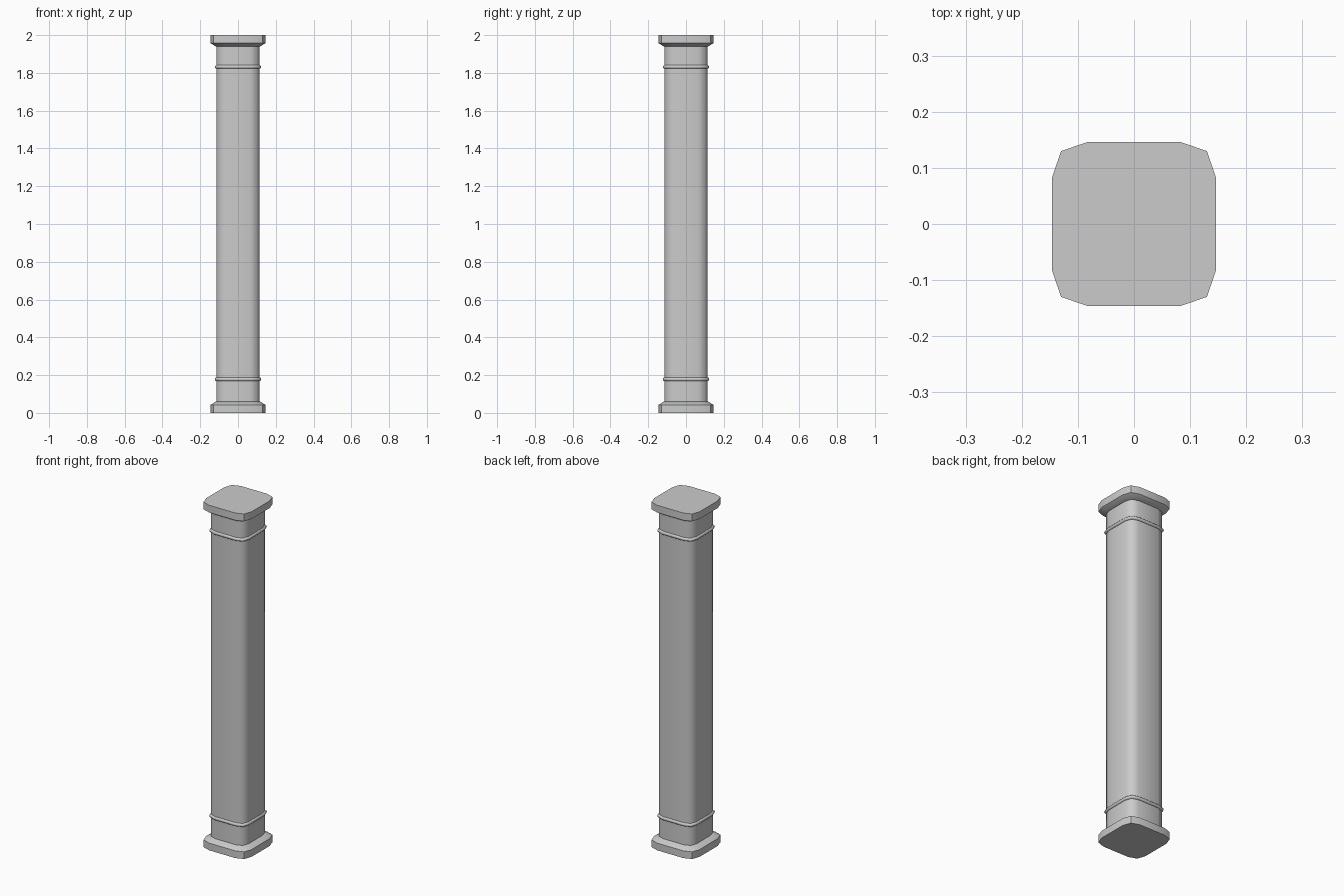
import bpy
import bmesh
import math

cube = bpy.data.objects.get("Cube")
if cube:
    bpy.data.objects.remove(cube, do_unlink=True)

stone = bpy.data.materials.new("grey stone")
stone.use_nodes = True
GREY = (0.6, 0.6, 0.6, 1)
stone.diffuse_color = GREY
stone.node_tree.nodes["Principled BSDF"].inputs["Base Color"].default_value = GREY


def section(half):
    """Square with each corner cut into two facets."""
    flat, corner = half * 0.57, half * 0.89
    quarter = [(half, flat), (corner, corner), (flat, half)]
    points = []
    for _ in range(4):
        points += quarter
        quarter = [(-y, x) for x, y in quarter]
    return points


def loft(name, profile, smooth_angle):
    """Stack sections through (half width, height) pairs and cap both ends."""
    bm = bmesh.new()
    rings = [[bm.verts.new((x, y, z)) for x, y in section(half)] for half, z in profile]
    for low, high in zip(rings, rings[1:]):
        for i in range(len(low)):
            j = (i + 1) % len(low)
            bm.faces.new((low[i], low[j], high[j], high[i]))
    bm.faces.new(rings[0][::-1])
    bm.faces.new(rings[-1])
    bmesh.ops.recalc_face_normals(bm, faces=bm.faces)
    mesh = bpy.data.meshes.new(name)
    bm.to_mesh(mesh)
    bm.free()
    mesh.materials.append(stone)
    obj = bpy.data.objects.new(name, mesh)
    bpy.context.collection.objects.link(obj)
    bpy.ops.object.select_all(action="DESELECT")
    obj.select_set(True)
    bpy.context.view_layer.objects.active = obj
    bpy.ops.object.shade_smooth_by_angle(angle=math.radians(smooth_angle))


# Shaft
loft("shaft", [(0.114, 0.05), (0.114, 1.95)], 60)

# Base and capital: slab with a sloped shoulder meeting the shaft
slab = [(0.146, 0), (0.146, 0.042), (0.118, 0.06), (0.114, 0.06)]
loft("base", slab, 30)
loft("capital", [(half, 2 - z) for half, z in reversed(slab)], 30)

# Rounded bands around the shaft
for name, height in (("lower_band", 0.178), ("upper_band", 1.832)):
    steps = [math.pi * (i / 6 - 0.5) for i in range(7)]
    loft(name, [(0.113 + 0.009 * math.cos(a), height + 0.01 * math.sin(a)) for a in steps], 60)
